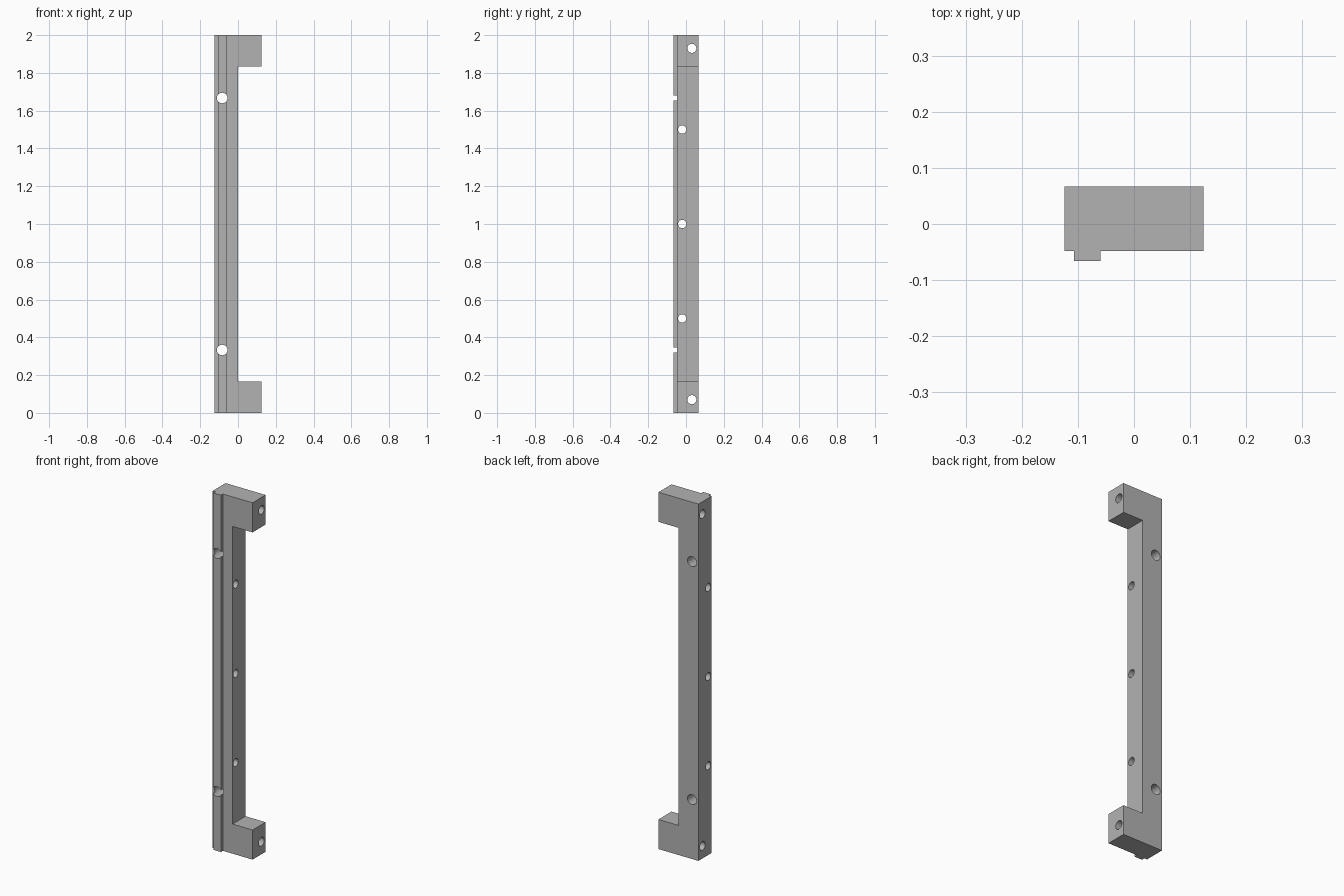
import bpy
import bmesh
from math import pi
from mathutils import Matrix, Vector

cube = bpy.data.objects.get("Cube")
if cube:
    bpy.data.objects.remove(cube, do_unlink=True)

HEIGHT = 2.0
BACK, FACE, RIB = 0.067, -0.048, -0.066   # depths along y
LEFT, RIGHT = 0.124, -0.124

grey = bpy.data.materials.new("plain grey")
grey.use_nodes = True
colour = (0.45, 0.45, 0.45, 1)
grey.diffuse_color = colour
grey.node_tree.nodes["Principled BSDF"].inputs["Base Color"].default_value = colour


def make_object(name, bm):
    bmesh.ops.recalc_face_normals(bm, faces=bm.faces)
    mesh = bpy.data.meshes.new(name)
    bm.to_mesh(mesh)
    bm.free()
    mesh.materials.append(grey)
    obj = bpy.data.objects.new(name, mesh)
    bpy.context.collection.objects.link(obj)
    return obj


def box(name, low, high):
    low, high = Vector(low), Vector(high)
    bm = bmesh.new()
    place = Matrix.Translation((low + high) / 2) @ Matrix.Diagonal((high - low).to_4d())
    bmesh.ops.create_cube(bm, size=1, matrix=place)
    return make_object(name, bm)


def drill(name, centre, radius, axis):
    turn = Matrix.Rotation(pi / 2, 4, "Y" if axis == "X" else "X")
    bm = bmesh.new()
    bmesh.ops.create_cone(bm, cap_ends=True, segments=32, radius1=radius,
                          radius2=radius, depth=0.6,
                          matrix=Matrix.Translation(centre) @ turn)
    return make_object(name, bm)


# Bar with a raised rib on the front, extruded upward from its plan outline
outline = [(RIGHT, BACK), (RIGHT, FACE), (-0.107, FACE), (-0.107, RIB),
           (-0.06, RIB), (-0.06, FACE), (LEFT, FACE), (LEFT, BACK)]
bm = bmesh.new()
base = bm.faces.new([bm.verts.new((x, y, 0)) for x, y in outline])
grown = bmesh.ops.extrude_face_region(bm, geom=[base], use_keep_orig=True)
bmesh.ops.translate(bm, vec=(0, 0, HEIGHT),
                    verts=[v for v in grown["geom"] if isinstance(v, bmesh.types.BMVert)])
bracket = make_object("bracket_bar", bm)

# Recess between the two end lugs
cutters = [box("recess_cutter", (0, -0.2, 0.166), (0.3, 0.2, HEIGHT - 0.166))]

# Mounting holes front to back, side holes along the bar, and end lug holes
for z in (0.333, 1.667):
    cutters.append(drill("mounting_hole_cutter", (-0.084, 0, z), 0.028, "Y"))
for z in (0.5, 1.0, 1.5):
    cutters.append(drill("side_hole_cutter", (0, -0.02, z), 0.022, "X"))
for z in (0.07, HEIGHT - 0.07):
    cutters.append(drill("lug_hole_cutter", (0, 0.031, z), 0.024, "X"))

for cutter in cutters:
    cutter.hide_render = True
    cut = bracket.modifiers.new(cutter.name, "BOOLEAN")
    cut.operation = "DIFFERENCE"
    cut.solver = "EXACT"
    cut.object = cutter

# Bake the cuts and drop the cutters
bpy.context.view_layer.update()
graph = bpy.context.evaluated_depsgraph_get()
cut_mesh = bpy.data.meshes.new_from_object(bracket.evaluated_get(graph))
bracket.modifiers.clear()
bracket.data = cut_mesh
for cutter in cutters:
    bpy.data.objects.remove(cutter, do_unlink=True)

# Smooth hole walls, crisp edges
bpy.ops.object.select_all(action="DESELECT")
bracket.select_set(True)
bpy.context.view_layer.objects.active = bracket
bpy.ops.object.shade_smooth_by_angle(angle=pi / 6)
